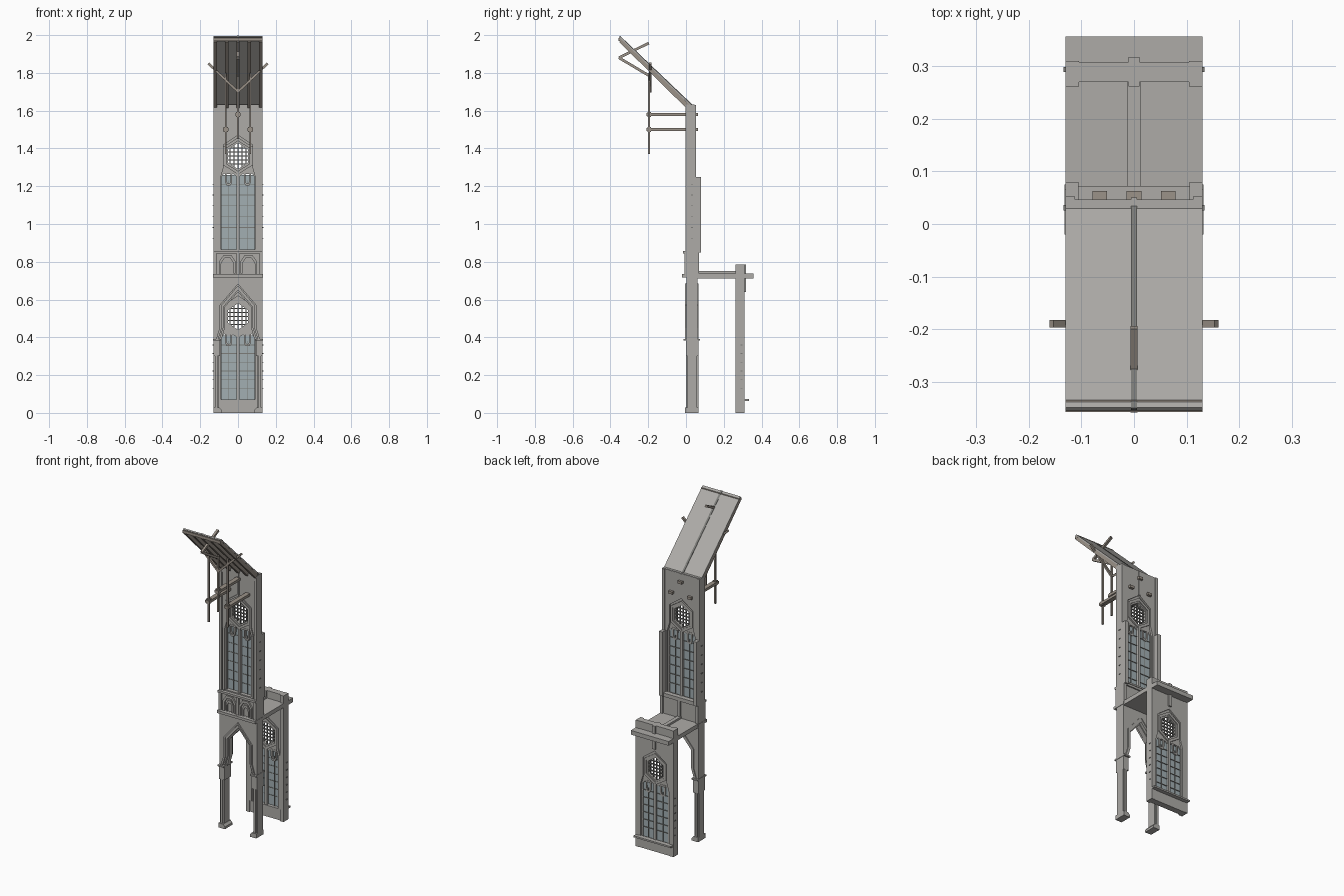
import bpy, bmesh
from mathutils import Vector

if "Cube" in bpy.data.objects:
    bpy.data.objects.remove(bpy.data.objects["Cube"])


def mat(name, c):
    m = bpy.data.materials.new(name)
    m.diffuse_color = (*c, 1)
    m.use_nodes = True
    m.node_tree.nodes["Principled BSDF"].inputs["Base Color"].default_value = m.diffuse_color
    return m


STONE = mat("stone", (0.42, 0.41, 0.39))
GLASS = mat("glass", (0.36, 0.43, 0.45))
WOOD = mat("wood", (0.33, 0.29, 0.25))
IRON = mat("iron", (0.2, 0.2, 0.19))


def finish(name, bm, material, mirror=False):
    # drop faces lying on the symmetry plane, then mirror
    if mirror:
        seam = [f for f in bm.faces if all(abs(v.co.x) < 1e-6 for v in f.verts)]
        bmesh.ops.delete(bm, geom=seam, context='FACES_ONLY')
    bmesh.ops.recalc_face_normals(bm, faces=bm.faces)
    me = bpy.data.meshes.new(name)
    bm.to_mesh(me)
    bm.free()
    ob = bpy.data.objects.new(name, me)
    bpy.context.collection.objects.link(ob)
    me.materials.append(material)
    if mirror:
        ob.modifiers.new("mirror", 'MIRROR')
    return ob


def prism(name, pts, y0, y1, material=STONE, mirror=True):
    """Extrude an (x, z) outline from y0 to y1."""
    bm = bmesh.new()
    a = [bm.verts.new((x, y0, z)) for x, z in pts]
    b = [bm.verts.new((x, y1, z)) for x, z in pts]
    bm.faces.new(a)
    bm.faces.new(b[::-1])
    for i in range(len(pts)):
        j = (i + 1) % len(pts)
        bm.faces.new((a[i], b[i], b[j], a[j]))
    return finish(name, bm, material, mirror)


def box(name, x0, x1, y0, y1, z0, z1, material=STONE, mirror=False):
    return prism(name, [(x0, z0), (x1, z0), (x1, z1), (x0, z1)], y0, y1, material, mirror)


def ring(name, outer, inner, y0, y1, mirror=False):
    """Closed band between two (x, z) outlines."""
    bm = bmesh.new()
    loops = [[bm.verts.new((x, y, z)) for x, z in p]
             for p, y in ((outer, y0), (outer, y1), (inner, y1), (inner, y0))]
    n = len(outer)
    for k in range(4):
        p, q = loops[k], loops[(k + 1) % 4]
        for i in range(n):
            j = (i + 1) % n
            bm.faces.new((p[i], p[j], q[j], q[i]))
    return finish(name, bm, STONE, mirror)


def strip(name, path, d, y0, y1):
    """Mirrored moulding band along a half path, offset towards x = 0."""
    inner = [(max(x - d, 0), z - (d * 1.1 if x == 0 else 0)) for x, z in path]
    return prism(name, path + inner[::-1], y0, y1)


def beam(name, p, q, w, h, material=WOOD, mirror=False):
    p, q = Vector(p), Vector(q)
    d = q - p
    bm = bmesh.new()
    bmesh.ops.create_cube(bm, size=1)
    bmesh.ops.scale(bm, vec=(w, h, d.length), verts=bm.verts)
    m = d.to_track_quat('Z', 'X').to_matrix().to_4x4()
    if abs(d.x) < 1e-6:      # keep width along x for beams in the yz plane
        z = d.normalized()
        x = Vector((1, 0, 0))
        y = z.cross(x)
        m = m.to_3x3()
        for i, c in enumerate((x, y, z)):
            m.col[i] = c
        m = m.to_4x4()
    bm.transform(m)
    bmesh.ops.translate(bm, vec=(p + q) / 2, verts=bm.verts)
    return finish(name, bm, material, mirror)


def hexa(r, w, zc):
    return [(0, zc + r), (w, zc + r * .5), (w, zc - r * .5),
            (0, zc - r), (-w, zc - r * .5), (-w, zc + r * .5)]


def window_wall(n, y0, y1, o, bottom, sill, top):
    """Wall with a two-light window and a hexagonal rose; o is the height offset."""
    head = [(.097, o + .40), (.082, o + .45), (.082, o + .565), (0, o + .625)]
    prism(n + "_wall", [(0, top), (.13, top), (.13, bottom), (0, bottom), (0, sill),
                        (.097, sill)] + head, y0, y1)
    # moulding round the opening, spandrel and rose frame
    strip(n + "_moulding", [(.105, sill), (.105, o + .40), (.09, o + .45),
                            (.09, o + .57), (0, o + .635)], .014, y0 - .006, y0 + .012)
    zc, ym = o + .51, (y0 + y1) / 2
    hx = hexa(.072, .054, zc)
    prism(n + "_spandrel", [(.097, o + .385), (.075, o + .415), (.05, o + .425), (.025, o + .415),
                            (0, o + .395)] + hx[3:2:-1] + [hx[2], hx[1], hx[0]] + head[:0:-1],
          ym - .01, ym + .01)
    ring(n + "_rose_frame", hexa(.098, .076, zc), hexa(.08, .062, zc), y0 + .002, y1 - .002)
    ring(n + "_rose_inner", hexa(.08, .062, zc), hexa(.07, .052, zc), y0 + .01, y1 - .008)
    # rose lattice
    for k in range(-2, 3):
        c = k * .021
        h = .07 - abs(c) * .66
        box(n + "_rose_bar_v", c - .0025, c + .0025, ym - .004, ym + .004, zc - h, zc + h, IRON)
        w = .052 if abs(c) < .036 else .052 * (.07 - abs(c)) / .035
        box(n + "_rose_bar_h", -w, w, ym - .004, ym + .004, zc + c - .0025, zc + c + .0025, IRON)
    # glass, mullions, horizontal iron bars
    box(n + "_glass", -.1, .1, ym + .002, ym + .006, sill, o + .41, GLASS)
    box(n + "_mullion", -.008, .008, y0 + .004, y1, sill, o + .425)
    box(n + "_light_jamb", .087, .098, ym - .01, ym + .012, sill, o + .40, mirror=True)
    box(n + "_thin_mullion", .048, .051, ym - .003, ym + .01, sill, o + .38, IRON, True)
    for k in range(6):
        z = sill + .06 + k * (o + .36 - sill - .06) / 5
        box(n + "_saddle_bar", -.134, .134, ym, ym + .01, z - .002, z + .002, IRON)
    # cusped pendants at the light heads
    c, z = .05, o + .35
    shape = [(-.02, .075), (-.018, .02), (-.009, .003), (.009, .003), (.018, .02), (.02, .075)]
    ring(n + "_cusp", [(c + x, z + h) for x, h in shape],
         [(c + x * .55, z + .012 + h * .7) for x, h in shape], ym - .012, ym + .012, True)
    box(n + "_sill", -.128, .128, y1 - .005, y1 + .025, sill - .006, sill + .004)


# outer aisle wall and clerestory wall
window_wall("aisle", .27, .308, 0, 0, .07, .785)
window_wall("clerestory", .005, .047, .85, .85, .865, 1.63)
box("aisle_pilaster", .105, .13, .262, .31, 0, .785, mirror=True)
box("aisle_parapet_rib", -.01, .01, .262, .318, .64, .785)
box("clerestory_buttress", .106, .13, .047, .08, .85, 1.25, mirror=True)
box("clerestory_edge_shaft", .112, .13, -.002, .052, .85, 1.63, mirror=True)
box("clerestory_inner_shaft", .098, .106, -.002, .01, .86, 1.25, mirror=True)
box("clerestory_centre_rib", -.006, .006, -.002, .05, 1.475, 1.63)

# aisle roof with projecting eaves
box("aisle_roof", -.13, .13, .06, .357, .712, .738)
box("aisle_roof_rib", -.012, .012, .06, .27, .738, .75)

# nave arcade: upper wall with stepped pointed arch
arch = [(.098, .385), (.078, .45), (.078, .56), (0, .65)]
prism("arcade_wall", [(0, .85), (.13, .85), (.13, .385)] + arch, .002, .062)
strip("arcade_inner_order", [(.102, .385), (.084, .45), (.084, .56), (0, .655)], .014, .018, .046)
strip("arcade_front_moulding", [(.118, .385), (.098, .45), (.098, .57), (0, .685)], .012, -.006, .004)
strip("arcade_back_moulding", [(.118, .385), (.098, .45), (.098, .57), (0, .685)], .012, .06, .067)

# piers: shaft, capital, base
box("pier_shaft", .1, .13, .008, .058, 0, .39, mirror=True)
box("pier_front_shaft", .108, .122, .0, .066, .02, .3, mirror=True)
box("pier_upper_block", .094, .13, .0, .065, .3, .386, mirror=True)
box("pier_capital", .09, .132, -.012, .075, .383, .392, mirror=True)
prism("pier_base", [(.13, 0), (.086, 0), (.086, .014), (.098, .028), (.13, .028)], -.006, .067)

# triforium band: string courses and blind arches
box("lower_string", -.132, .132, -.02, .066, .718, .734)
box("upper_string", -.13, .13, -.015, .07, .845, .858)
box("triforium_edge", .113, .13, -.008, .07, .735, .85, mirror=True)
box("triforium_centre", -.008, .008, -.008, .07, .735, .85)


def niche(w, h):
    return [(.056 - w, .738), (.056 - w, .738 + h * .65), (.056 - w * .45, .738 + h),
            (.056 + w * .45, .738 + h), (.056 + w, .738 + h * .65), (.056 + w, .738)]


ring("triforium_outer_arch", niche(.044, .098), niche(.033, .082), -.008, .004, True)
ring("triforium_inner_arch", niche(.024, .07), niche(.016, .054), -.005, .004, True)

# sloped roof: panels, rafters, ridge and wall plate
beam("roof_panel", (0, .038, 1.618), (0, -.352, 1.992), .26, .008)
bpy.context.collection.objects["roof_panel"].data.materials[0] = STONE
beam("roof_batten", (0, .036, 1.626), (0, -.352, 1.995), .012, .006, IRON)
for x in (-.12, -.06, 0, .06, .12):
    beam("rafter", (x, .02, 1.612), (x, -.345, 1.972), .018, .024)
box("ridge_beam", -.13, .13, -.358, -.335, 1.968, 1.985, WOOD)
box("wall_plate", -.13, .13, .0, .045, 1.595, 1.632)

# roof truss: hammer beams, hanging posts, braces
for x, z, lo, hi in ((-.065, 1.5, 1.37, 1.8), (.065, 1.5, 1.37, 1.8), (0, 1.58, 1.45, 1.8)):
    box("hammer_beam", x - .014, x + .014, -.21, .063, z - .008, z + .008, WOOD)
    box("hanging_post", x - .005, x + .005, -.2, -.19, lo, hi, WOOD)
    box("post_collar", x - .011, x + .011, -.205, -.185, z - .014, z + .014, WOOD)
beam("cross_brace", (0, -.19, 1.7), (.157, -.19, 1.85), .012, .014, mirror=True)
beam("ridge_brace_upper", (0, -.355, 1.88), (0, -.197, 1.958), .014, .014)
beam("ridge_brace_lower", (0, -.355, 1.88), (0, -.195, 1.785), .014, .014)
